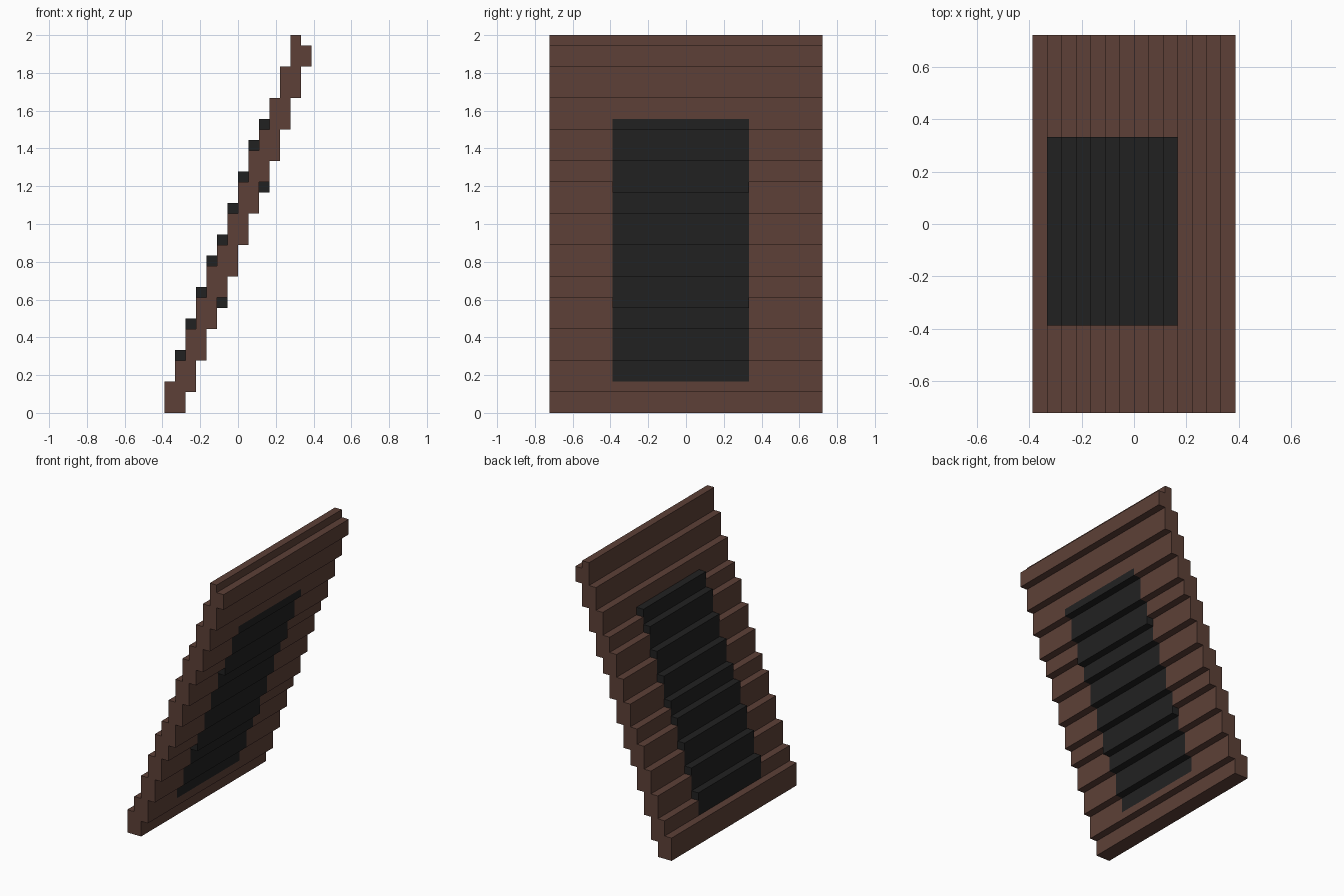
import bpy, bmesh, math
from mathutils import Vector

if "Cube" in bpy.data.objects:
    bpy.data.objects.remove(bpy.data.objects["Cube"])

U = 2 / 36                      # size of one block
SPANS = [(-13, -7), (-7, 6), (6, 13)]   # side, middle panel, side (along y)

# bottom and top block level of each stepped column along x
BOTTOM = [0, 0, 2, 5, 8, 11, 13, 16, 19, 22, 24, 27, 30, 33]
TOP = [3, 5, 8, 11, 14, 16, 19, 22, 25, 27, 30, 33, 36, 35]


def material(name, rgb):
    m = bpy.data.materials.new(name)
    m.diffuse_color = (*rgb, 1)
    m.use_nodes = True
    m.node_tree.nodes["Principled BSDF"].inputs["Base Color"].default_value = m.diffuse_color
    return m


brown = material("dark_brown", (0.1095, 0.0513, 0.0382))
black = material("charcoal", (0.0152, 0.0152, 0.0152))

# fill the cells: the middle panel is raised one block over the frame
cells = {}
for s in range(3):
    for i, (lo, hi) in enumerate(zip(BOTTOM, TOP)):
        if s == 1:
            hi += 1 if 1 <= i <= 9 else 0
            lo -= 1 if i in (5, 9) else 0
        for k in range(lo, hi):
            cells[(i, s, k)] = s == 1 and 3 <= k < 28


def build(name, is_panel, mat):
    """Outer skin of all cells that belong to one part."""
    bm = bmesh.new()
    for (i, s, k), panel in cells.items():
        if panel != is_panel:
            continue
        y0, y1 = SPANS[s]
        centre = Vector((i - 6.5, (y0 + y1) / 2, k + 0.5))
        half = Vector((0.5, (y1 - y0) / 2, 0.5))
        for axis in range(3):
            for sign in (-1, 1):
                nb = [i, s, k]
                nb[axis] += sign
                if tuple(nb) in cells:
                    continue
                a, b = (axis + 1) % 3, (axis + 2) % 3
                ring = [(-1, -1), (1, -1), (1, 1), (-1, 1)][::sign]
                verts = []
                for p, q in ring:
                    v = centre.copy()
                    v[axis] += sign * half[axis]
                    v[a] += p * half[a]
                    v[b] += q * half[b]
                    verts.append(bm.verts.new(v * U))
                bm.faces.new(verts)
    bmesh.ops.remove_doubles(bm, verts=bm.verts, dist=1e-4)
    bmesh.ops.dissolve_limit(bm, angle_limit=math.radians(1),
                             verts=bm.verts, edges=bm.edges)
    me = bpy.data.meshes.new(name)
    bm.to_mesh(me)
    bm.free()
    me.materials.append(mat)
    ob = bpy.data.objects.new(name, me)
    bpy.context.collection.objects.link(ob)


build("stepped_frame", False, brown)
build("centre_panel", True, black)
